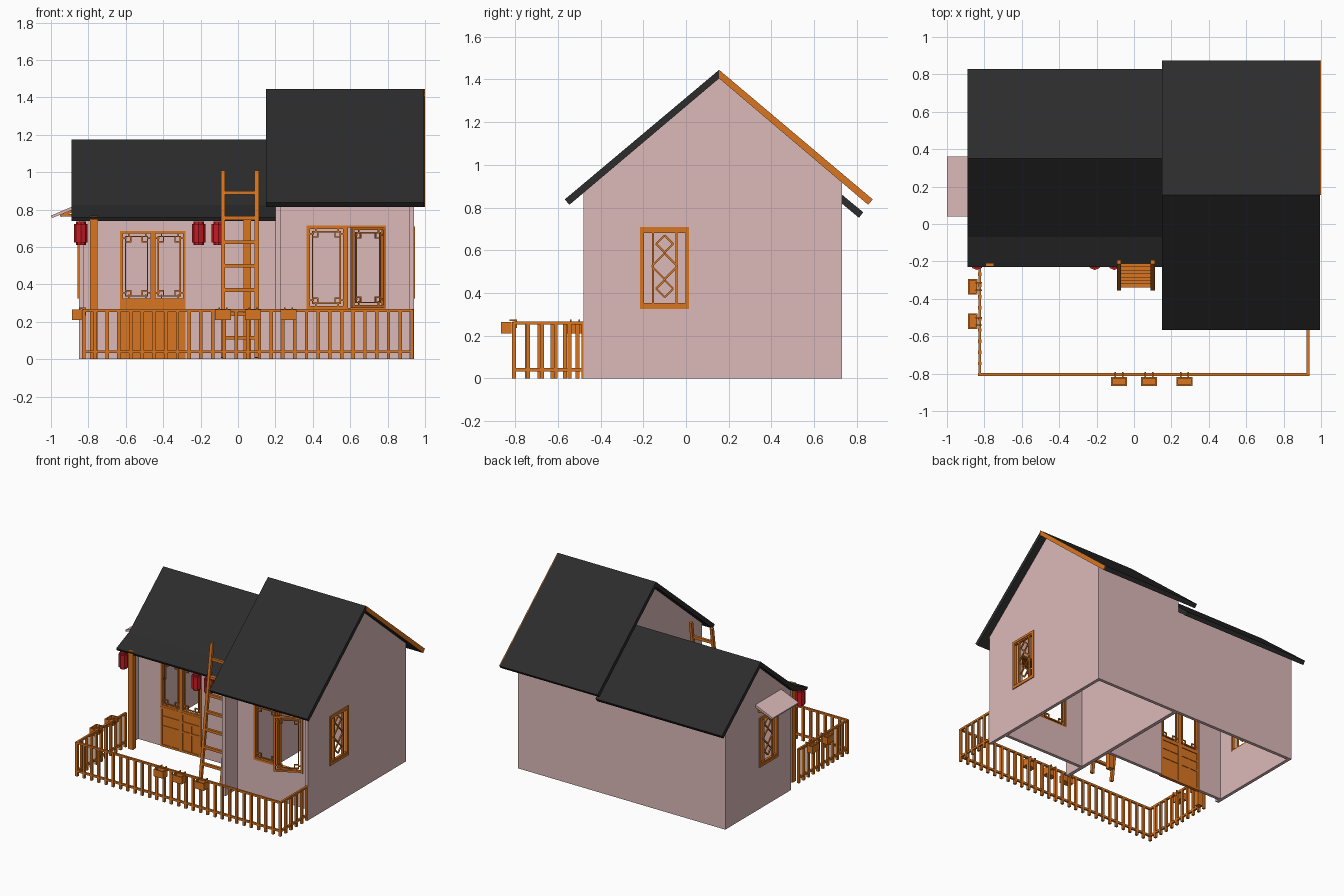
import bpy, bmesh, math
from mathutils import Matrix, Vector

if "Cube" in bpy.data.objects:
    bpy.data.objects.remove(bpy.data.objects["Cube"])


def material(name, rgb):
    m = bpy.data.materials.new(name)
    m.diffuse_color = (*rgb, 1)
    m.use_nodes = True
    m.node_tree.nodes["Principled BSDF"].inputs["Base Color"].default_value = m.diffuse_color
    return m


PINK = material("pink_plaster", (0.72, 0.49, 0.49))
WOOD = material("orange_wood", (0.70, 0.18, 0.015))
TILE = material("dark_tile", (0.025, 0.025, 0.025))
RED = material("red_paper", (0.55, 0.012, 0.018))


def finish(name, mat, bm):
    bmesh.ops.recalc_face_normals(bm, faces=bm.faces)
    me = bpy.data.meshes.new(name)
    bm.to_mesh(me)
    bm.free()
    ob = bpy.data.objects.new(name, me)
    bpy.context.collection.objects.link(ob)
    if mat:
        me.materials.append(mat)
    return ob


def box(x0, x1, y0, y1, z0, z1):
    c = Vector((x0 + x1, y0 + y1, z0 + z1)) / 2
    return Matrix.Translation(c) @ Matrix.Diagonal((x1 - x0, y1 - y0, z1 - z0, 1))


def bar(a, b, w):
    a, b = Vector(a), Vector(b)
    d = b - a
    rot = d.to_track_quat('Z', 'Y').to_matrix().to_4x4()
    return Matrix.Translation((a + b) / 2) @ rot @ Matrix.Diagonal((w, w, d.length, 1))


def build(name, mat, parts, place=Matrix()):
    bm = bmesh.new()
    for m in parts:
        bmesh.ops.create_cube(bm, size=1, matrix=place @ m)
    return finish(name, mat, bm)


def prism(name, mat, pts, lo, hi, axis='x'):
    """Extrude a profile: (y, z) along x, or (x, z) along y."""
    bm = bmesh.new()
    vs = [bm.verts.new((lo, p, z) if axis == 'x' else (p, lo, z)) for p, z in pts]
    face = bm.faces.new(vs)
    ext = bmesh.ops.extrude_face_region(bm, geom=[face])['geom']
    step = (hi - lo, 0, 0) if axis == 'x' else (0, hi - lo, 0)
    bmesh.ops.translate(bm, vec=step, verts=[v for v in ext if isinstance(v, bmesh.types.BMVert)])
    return finish(name, mat, bm)


def cut(ob, part):
    c = build(ob.name + "_cutter", None, [part])
    c.hide_render = True
    c.hide_viewport = True
    c.display_type = 'WIRE'
    mod = ob.modifiers.new("opening", 'BOOLEAN')
    mod.operation = 'DIFFERENCE'
    mod.solver = 'EXACT'
    mod.object = c


def frame(x0, x1, z0, z1, w, d):
    return [box(x0, x0 + w, -d, d, z0, z1), box(x1 - w, x1, -d, d, z0, z1),
            box(x0 + w, x1 - w, -d, d, z0, z0 + w), box(x0 + w, x1 - w, -d, d, z1 - w, z1)]


def lattice(w, h):
    """Sash in the xz plane: frame, thin inner border, corner squares."""
    g, t, s = 0.025, 0.007, 0.035
    parts = frame(0, w, 0, h, 0.014, 0.010) + frame(g, w - g, g, h - g, t, 0.005)
    for sx in (0, 1):
        for sz in (0, 1):
            x, z = (w - s - g if sx else g), (h - s - g if sz else g)
            parts += frame(x, x + s, z, z + s, t, 0.004)
            xe, ze = (w - g - t if sx else 0.01), (h - g - t if sz else 0.01)
            parts += [box(xe, xe + g, -0.004, 0.004, z + s / 2, z + s / 2 + t),
                      box(x + s / 2, x + s / 2 + t, -0.004, 0.004, ze, ze + g)]
    return parts


# Gable walls
main = [(-.48, 0), (.73, 0), (.73, .925), (.155, 1.405), (-.48, .878)]
right_gable = prism("right_gable_wall", PINK, main, .915, .94)
prism("middle_gable_wall", PINK, main, .20, .228)
left_gable = prism("left_gable_wall", PINK,
                   [(-.08, 0), (.73, 0), (.73, .82), (.35, 1.14), (-.08, .785)], -.85, -.825)
cut(right_gable, box(.8, 1, -.205, 0, .335, .70))
cut(left_gable, box(-.95, -.75, .095, .30, .335, .70))

# Back and front walls
build("back_wall", PINK, [box(-.825, .20, .705, .73, 0, .82), box(.228, .915, .705, .73, 0, .925)])
build("wing_front_wall", PINK, [box(-.825, -.63, -.05, -.025, 0, .80), box(-.28, .20, -.05, -.025, 0, .80),
                                box(-.63, -.28, -.05, -.025, .685, .80)])
build("main_front_wall", PINK, [box(.228, .37, -.33, -.305, 0, 1.0), box(.79, .915, -.33, -.305, 0, 1.0),
                                box(.37, .79, -.33, -.305, 0, .265), box(.37, .79, -.33, -.305, .715, 1.0)])

# Roofs
prism("main_roof", TILE, [(-.568, .838), (.155, 1.445), (.875, .838), (.853, .813), (.155, 1.405), (-.546, .813)], .15, .994)
prism("wing_roof", TILE, [(-.23, .757), (-.07, .825), (.35, 1.175), (.83, .778), (.81, .752), (.35, 1.137),
                          (-.06, .79), (-.22, .738)], -.89, .20)
prism("gable_trim", WOOD, [(.155, 1.445), (.875, .838), (.853, .813), (.155, 1.405)], .994, 1.0)

# Awning over left window
prism("awning", PINK, [(-1.0, .768), (-.85, .832), (-.85, .812), (-.995, .755)], .04, .36, 'y')
build("awning_brackets", WOOD, [m for y in (.08, .32) for m in
                                (bar((-.95, y, .77), (-.85, y, .77), .014), bar((-.95, y, .765), (-.85, y, .808), .012))])

# Double door
door = []
for x in (-.63, -.455):
    place = Matrix.Translation((x, 0, .31))
    door += [place @ m for m in lattice(.175, .375)]
    door += [box(x, x + .175, -.006, .006, 0, .31)] + frame(x, x + .175, 0, .31, .016, .012)
    door += [box(x, x + .175, -.011, .011, z, z + .015) for z in (.15, .225)]
    door += [box(x + .081, x + .094, -.010, .010, 0, .23)]
build("double_door", WOOD, door, Matrix.Translation((0, -.045, 0)))

# Front windows: one closed sash and one swung open about its right edge
build("closed_sash", WOOD, lattice(.205, .44), Matrix.Translation((.37, -.325, .27)))
build("open_sash", WOOD, lattice(.205, .43),
      Matrix.Translation((.785, -.325, .275)) @ Matrix.Rotation(math.radians(29), 4, 'Z') @ Matrix.Translation((-.205, 0, 0)))
build("window_frame", WOOD, frame(.365, .79, .265, .715, .010, .013) + [box(.572, .588, -.012, .012, .27, .71)],
      Matrix.Translation((0, -.318, 0)))

# Side windows with three diamonds
side = frame(-.115, .115, .325, .71, .018, .014)
side += [box(s * .055 - .005, s * .055 + .005, -.008, .008, .34, .70) for s in (-1, 1)]
side += [box(-.115, .115, -.009, .009, z, z + .010) for z in (.343, .682)]
for zc, r in ((.42, .04), (.525, .06), (.63, .04)):
    c = [(r, 0, zc), (0, 0, zc + r), (-r, 0, zc), (0, 0, zc - r)]
    side += [bar(c[i], c[i - 1], .009) for i in range(4)]
for name, x, y in (("right_side_window", .933, -.10), ("left_side_window", -.843, .197)):
    build(name, WOOD, side, Matrix.Translation((x, y, 0)) @ Matrix.Rotation(math.pi / 2, 4, 'Z'))

# Porch posts
build("porch_posts", WOOD, [box(x - .02, x + .02, -.225, -.185, 0, .765) for x in (-.77, .05)])

# Ladder
lean = lambda x, z: (x, -.345 + .14 * z, z)
ladder = [bar(lean(x, .008), lean(x, 1.008), .022) for x in (-.08, .10)]
ladder += [bar(lean(-.08, z), lean(.10, z), .02) for z in (.115, .24, .37, .50, .625, .755, .89)]
build("ladder", WOOD, ladder)


# Fence: rails and pickets along three sides
def fence(a, b, n):
    a, b = Vector(a), Vector(b)
    up = lambda p, z: (p.x, p.y, z)
    parts = [bar(up(a, z), up(b, z), .015) for z in (.04, .26)]
    return parts + [bar(up(a.lerp(b, i / n), 0), up(a.lerp(b, i / n), .265), .018) for i in range(n + 1)]


build("front_fence", WOOD, fence((-.825, -.805), (.93, -.805), 28))
build("left_fence", WOOD, fence((-.825, -.805), (-.825, -.21), 10))
build("right_fence", WOOD, fence((.93, -.805), (.93, -.48), 5))

# Planter boxes hooked over the fence
planter = [box(-.042, .042, -.06, -.052, .21, .265), box(-.042, .042, -.018, -.01, .21, .265),
           box(-.042, -.034, -.052, -.018, .21, .265), box(.034, .042, -.052, -.018, .21, .265),
           box(-.042, .042, -.06, -.01, .21, .218)]
for s in (-.02, .02):
    planter += [box(s - .004, s + .004, -.02, .015, .268, .276), box(s - .004, s + .004, .009, .015, .235, .27)]
spots = [(x, -.807, 0) for x in (-.08, .08, .27)] + [(-.827, y, -math.pi / 2) for y in (-.335, -.52)]
for i, (x, y, a) in enumerate(spots):
    build(f"planter_box_{i + 1}", WOOD, planter, Matrix.Translation((x, y, 0)) @ Matrix.Rotation(a, 4, 'Z'))

# Red lanterns under the eave
for i, x in enumerate((-.84, -.21, -.105)):
    bm = bmesh.new()
    for r, h in ((.036, .10), (.027, .125)):
        bmesh.ops.create_cone(bm, cap_ends=True, segments=8, radius1=r, radius2=r, depth=h,
                              matrix=Matrix.Translation((x, -.21, .673)))
    finish(f"lantern_{i + 1}", RED, bm)
